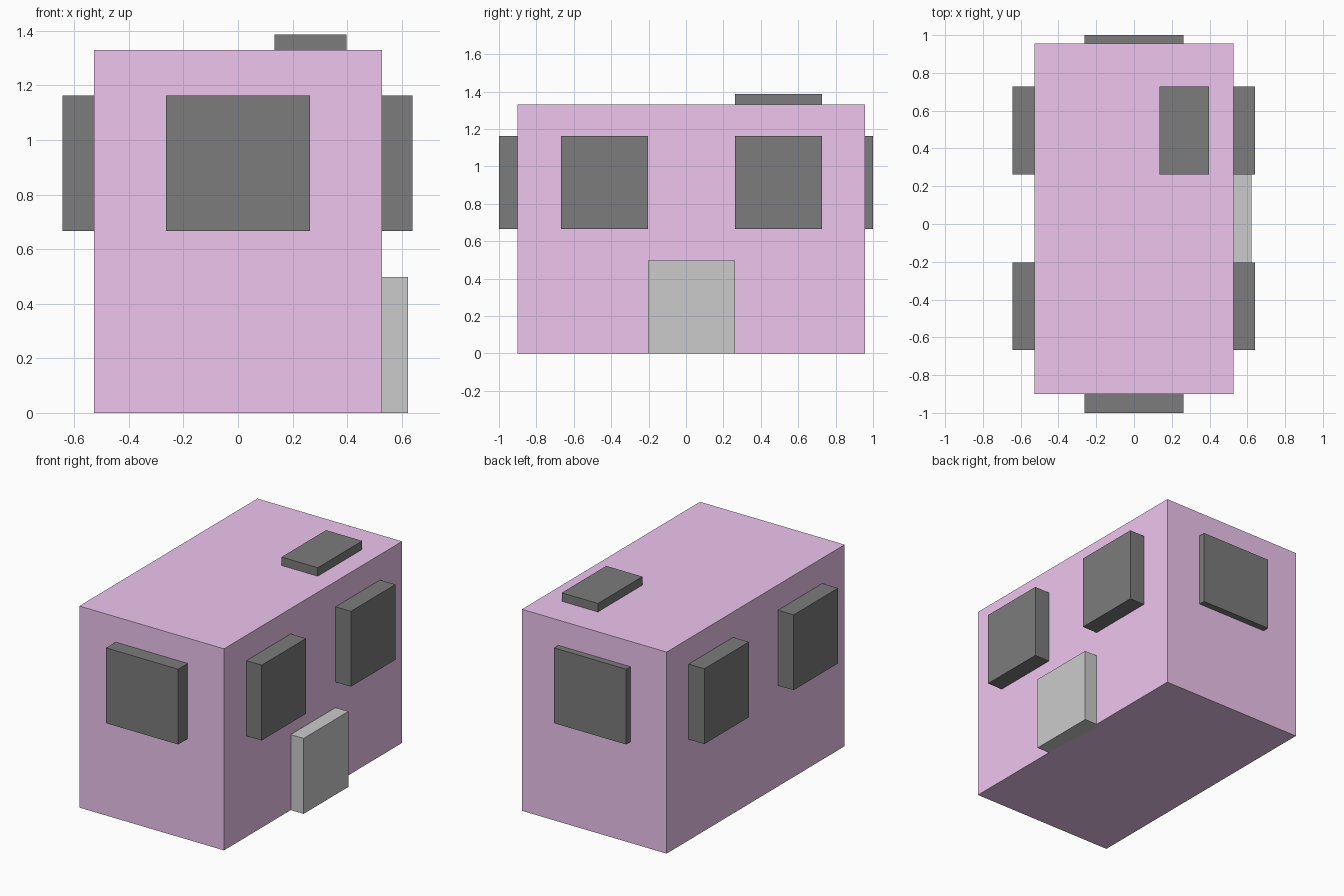
import bpy

if "Cube" in bpy.data.objects:
    bpy.data.objects.remove(bpy.data.objects["Cube"])


def material(name, color):
    mat = bpy.data.materials.new(name)
    mat.diffuse_color = (*color, 1.0)
    mat.use_nodes = True
    mat.node_tree.nodes["Principled BSDF"].inputs["Base Color"].default_value = mat.diffuse_color
    return mat


def box(name, lo, hi, mat=None):
    """Box spanning two opposite corners."""
    centre = [(a + b) / 2 for a, b in zip(lo, hi)]
    bpy.ops.mesh.primitive_cube_add(size=1, location=centre)
    obj = bpy.context.object
    obj.name = name
    obj.scale = [b - a for a, b in zip(lo, hi)]
    bpy.ops.object.transform_apply(location=False, rotation=False, scale=True)
    if mat:
        obj.data.materials.append(mat)
    return obj


pink = material("pink", (0.86, 0.56, 0.86))
dark = material("dark", (0.2, 0.2, 0.2))

W = 0.528                  # body half width
FRONT, BACK = -0.90, 0.956
TOP = 1.33
SILL, HEAD = 0.666, 1.163  # window bottom and top
IN = 0.02                  # how far parts sink into the body

# Main body
box("body", (-W, FRONT, 0), (W, BACK, TOP), pink)

# Front and back windows
box("front_window", (-0.263, -1.0, SILL), (0.263, FRONT + IN, HEAD), dark)
box("back_window", (-0.263, BACK - IN, SILL), (0.263, 1.0, HEAD), dark)

# Two windows on each side
for end, y0, y1 in (("front", -0.667, -0.204), ("rear", 0.263, 0.727)):
    box(f"right_{end}_window", (W - IN, y0, SILL), (0.64, y1, HEAD), dark)
    box(f"left_{end}_window", (-0.643, y0, SILL), (-W + IN, y1, HEAD), dark)

# Roof hatch
box("roof_hatch", (0.134, 0.263, TOP - IN), (0.398, 0.727, 1.386), dark)

# Door step on the right side
box("door", (W - IN, -0.204, 0), (0.622, 0.263, 0.498))
